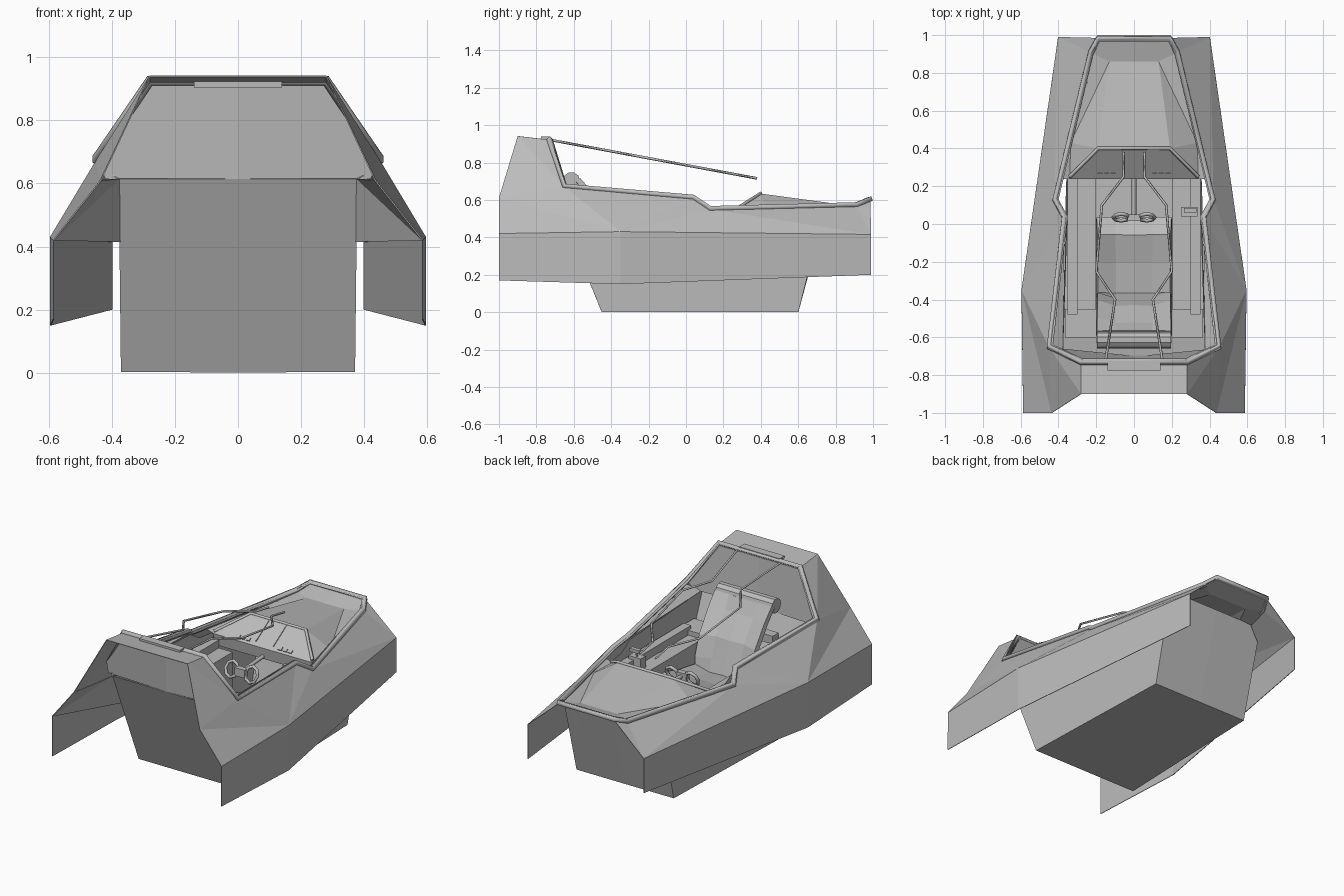
import bpy, bmesh, math
from mathutils import Vector

cube = bpy.data.objects.get("Cube")
if cube:
    bpy.data.objects.remove(cube, do_unlink=True)

grey = bpy.data.materials.new("plain_grey")
grey.use_nodes = True
colour = (0.5, 0.5, 0.5, 1)
grey.diffuse_color = colour
grey.node_tree.nodes["Principled BSDF"].inputs["Base Color"].default_value = colour


def add(name, data):
    obj = bpy.data.objects.new(name, data)
    bpy.context.collection.objects.link(obj)
    data.materials.append(grey)
    return obj


def sheet(name, pts, faces):
    """Thin mirrored panel from lettered points; faces are strings of letters."""
    keys = list(pts)
    mesh = bpy.data.meshes.new(name)
    mesh.from_pydata(list(pts.values()), [], [[keys.index(k) for k in f] for f in faces])
    bm = bmesh.new()
    bm.from_mesh(mesh)
    bmesh.ops.recalc_face_normals(bm, faces=bm.faces)
    bm.to_mesh(mesh)
    bm.free()
    obj = add(name, mesh)
    obj.modifiers.new("mirror", "MIRROR")
    solid = obj.modifiers.new("thickness", "SOLIDIFY")
    solid.thickness = 0.004
    solid.offset = 0
    return obj


def box(name, lo, hi, tilt=0):
    lo, hi = Vector(lo), Vector(hi)
    mesh = bpy.data.meshes.new(name)
    bm = bmesh.new()
    bmesh.ops.create_cube(bm, size=1)
    bmesh.ops.scale(bm, vec=hi - lo, verts=bm.verts)
    bm.to_mesh(mesh)
    bm.free()
    obj = add(name, mesh)
    obj.location = (lo + hi) / 2
    obj.rotation_euler.x = tilt
    return obj


def tube(name, path, radius, closed=False, sides=0):
    curve = bpy.data.curves.new(name, "CURVE")
    curve.dimensions = "3D"
    curve.bevel_depth = radius
    curve.bevel_resolution = sides
    curve.use_fill_caps = True
    line = curve.splines.new("POLY")
    line.points.add(len(path) - 1)
    for point, co in zip(line.points, path):
        point.co = (*co, 1)
    line.use_cyclic_u = closed
    return add(name, curve)


def flip(path):
    return [(-x, y, z) for x, y, z in path]


# Cockpit opening edge, from the high end to the narrow tail
rim = [(0.28, -0.73, 0.92), (0.45, -0.65, 0.67), (0.37, 0.04, 0.61),
       (0.42, 0.13, 0.55), (0.23, 0.91, 0.57), (0.19, 0.985, 0.6)]

# Faceted outer shell with hanging side skirts, and panels joining it to the tub
shell = dict(zip("GHIJKL", rim))
shell.update({
    "A": (0.585, -1, 0.42), "B": (0.435, -1, 0.61), "C": (0.28, -0.9, 0.94),
    "D": (0.594, -0.35, 0.43), "E": (0.4, 0.99, 0.415),
    "M": (0.585, -1, 0.17), "N": (0.594, -0.35, 0.15), "P": (0.4, 0.99, 0.2),
    "Q": (0, -0.9, 0.94), "R": (0, -0.73, 0.92)})
sheet("outer_shell", shell,
      ["ADB", "DHB", "BHC", "CHG", "DIH", "DJI", "DEJ", "EKJ", "ELK",
       "ADNM", "DEPN", "CGRQ"])
sheet("front_infill", {"a": shell["A"], "b": shell["B"], "t": (0.377, -0.7, 0.615),
                       "u": (0.375, -0.62, 0.415)}, ["abt", "atu"])
sheet("side_ledge", {"a": (0.377, -0.7, 0.615), "b": (0.45, -0.65, 0.65),
                     "c": (0.37, 0.04, 0.595)}, ["abc"])

# Bulkhead behind the seat
sheet("bulkhead", {"a": (0, -0.72, 0.915), "b": (0.28, -0.72, 0.915), "c": (0.45, -0.655, 0.67),
                   "d": (0.42, -0.68, 0.615), "e": (0, -0.7, 0.615)}, ["abcde"])

# Lower tub, narrowing slightly to the tail
tub = {"a": (0, -0.45, 0.003), "b": (0.37, -0.45, 0.003), "c": (0.335, 0.6, 0.003),
       "d": (0, 0.6, 0.003), "e": (0, -0.7, 0.615), "f": (0.377, -0.7, 0.615),
       "g": (0.36, 0.04, 0.595), "h": (0.36, 0.13, 0.54), "i": (0.34, 0.72, 0.48),
       "j": (0.26, 0.75, 0.56), "k": (0, 0.75, 0.56)}
sheet("lower_tub", tub, ["abcd", "abfe", "bcihgf", "dcijk"])

# Stepped rim: a thick band with a finer inner lip
band = rim + flip(rim[::-1])
tube("cockpit_rim", [(x, y, z + 0.005) for x, y, z in band], 0.017, True)
tube("inner_rim_lip", [(x * 0.965, y * 0.988, z + 0.008) for x, y, z in band], 0.008, True)
box("rear_latch", (-0.14, -0.775, 0.905), (0.14, -0.725, 0.94))

# Tail deck, raised cowl and sloping dashboard
deck = {"a": (0.19, 0.4, 0.632), "b": (0.13, 0.86, 0.57), "c": (0.335, 0.43, 0.54),
        "d": (0.34, 0.24, 0.53), "e": (0.39, 0.24, 0.545), "f": (0.23, 0.91, 0.565),
        "g": (0.19, 0.985, 0.6), "h": (0, 0.985, 0.6), "i": (0, 0.86, 0.57),
        "j": (0, 0.4, 0.632), "k": (0, 0.24, 0.53), "m": (0.335, 0.25, 0.46),
        "n": (0, 0.25, 0.46)}
sheet("tail_deck_and_cowl", deck,
      ["abij", "abc", "acd", "cde", "cefb", "bfghi", "ajkd", "dknm"])
slope = math.atan2(0.1, 0.16)
tube("cowl_lip", [(-0.34, 0.25, 0.54), (-0.19, 0.4, 0.635),
                  (0.19, 0.4, 0.635), (0.34, 0.25, 0.54)], 0.01)
for x in (-0.06, 0.06):
    box("dashboard_divider", (x - 0.003, 0.25, 0.586), (x + 0.003, 0.4, 0.592), slope)
for side in (-1, 1):
    for i in range(3):
        x = side * (0.11 + 0.035 * i)
        box("dashboard_switch", (x - 0.012, 0.25, 0.542), (x + 0.012, 0.272, 0.552), slope)

# Side consoles, armrests and the shelf behind the seat
for side in (-1, 1):
    for name, xs, ys, zs in (
            ("side_console", (0.205, 0.345), (-0.45, 0.24), (0.03, 0.45)),
            ("armrest", (0.3, 0.352), (-0.48, 0.24), (0.45, 0.5)),
            ("rear_shelf", (0.2, 0.365), (-0.6, -0.45), (0.42, 0.48))):
        x0, x1 = sorted(side * x for x in xs)
        box(name, (x0, ys[0], zs[0]), (x1, ys[1], zs[1]))
box("seat_rear_step", (-0.2, -0.63, 0.48), (0.2, -0.57, 0.53))
box("throttle_base", (0.25, 0.04, 0.45), (0.335, 0.09, 0.52))
tube("throttle_lever", [(0.29, 0.065, 0.5), (0.29, 0.075, 0.55)], 0.008)
box("throttle_grip", (0.265, 0.06, 0.545), (0.33, 0.085, 0.565))

# Seat: bucket surface swept along a side profile, with raised bolsters
profile = [(0.0, 0.2), (0.01, 0.31), (-0.06, 0.34), (-0.2, 0.3), (-0.38, 0.28),
           (-0.42, 0.37), (-0.46, 0.49), (-0.55, 0.62), (-0.59, 0.7)]
columns = [(-0.2, 1), (-0.1, 0), (0, 0.15), (0.1, 0), (0.2, 1)]
bm = bmesh.new()
rows = []
for i, (y, z) in enumerate(profile):
    lift = 0.03 if 1 < i < len(profile) - 1 else 0
    back = i > 4
    rows.append([bm.verts.new((x, y + lift * k * back, z + lift * k * (not back)))
                 for x, k in columns])
for r0, r1 in zip(rows, rows[1:]):
    for i in range(len(columns) - 1):
        bm.faces.new((r0[i], r0[i + 1], r1[i + 1], r1[i]))
mesh = bpy.data.meshes.new("seat")
bm.to_mesh(mesh)
bm.free()
seat = add("seat", mesh)
padding = seat.modifiers.new("padding", "SOLIDIFY")
padding.thickness = 0.03
padding.offset = -1
box("seat_base", (-0.2, -0.4, 0.03), (0.2, -0.03, 0.25))
bpy.ops.mesh.primitive_cylinder_add(vertices=10, radius=0.046, depth=0.39,
                                    location=(0, -0.613, 0.703),
                                    rotation=(0, math.pi / 2, 0))
headrest = bpy.context.object
headrest.name = "headrest"
headrest.data.materials.append(grey)

# Steering yoke with two looped grips
for side in (-1, 1):
    loop = [(side * 0.068 + 0.042 * math.cos(t * math.tau / 8),
             0.035 + 0.018 * math.sin(t * math.tau / 8),
             0.46 + 0.045 * math.sin(t * math.tau / 8)) for t in range(8)]
    tube("yoke_grip", loop, 0.01, True, 1)
box("yoke_hub", (-0.035, 0.015, 0.435), (0.035, 0.05, 0.485))
tube("steering_column", [(0, 0.03, 0.46), (0, 0.25, 0.475)], 0.012, sides=1)

# Overhead canopy rails, lying in one sloping plane
plan = [(0.055, 0.38), (0.055, 0.25), (0.17, 0.1), (0.2, -0.25), (0.1, -0.4), (0.15, -0.72)]
rail = [(x, y, 0.92 - (y + 0.72) * 0.186) for x, y in plan]
tube("canopy_rail_left", rail, 0.007)
tube("canopy_rail_right", flip(rail), 0.007)
